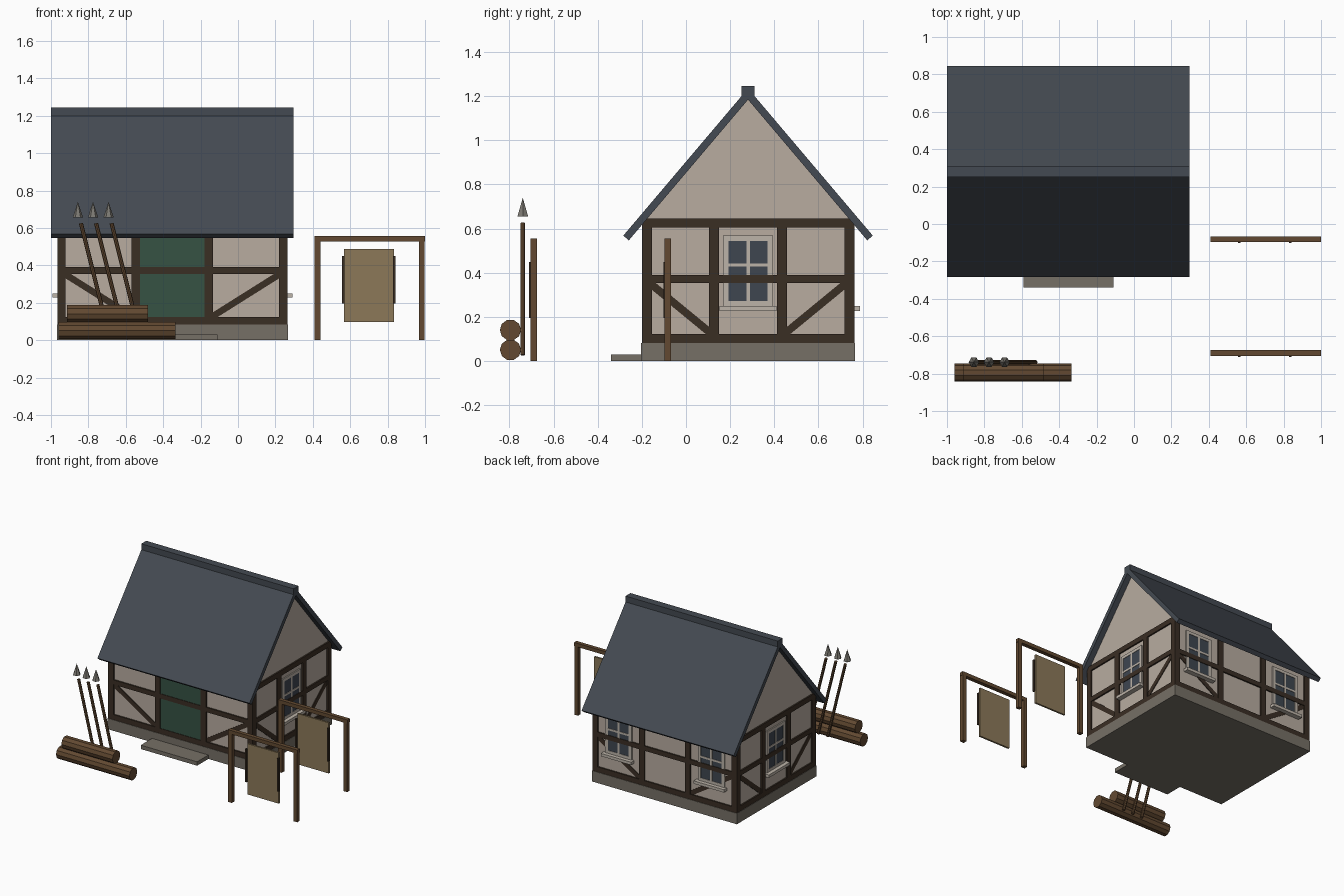
import bpy, bmesh, math
from mathutils import Matrix, Vector

old = bpy.data.objects.get("Cube")
if old:
    bpy.data.objects.remove(old, do_unlink=True)


def material(name, r, g, b):
    lin = [((c / 255 + 0.055) / 1.055) ** 2.4 for c in (r, g, b)] + [1]
    m = bpy.data.materials.new(name)
    m.use_nodes = True
    m.diffuse_color = lin
    m.node_tree.nodes["Principled BSDF"].inputs["Base Color"].default_value = lin
    return m


SLATE = material("slate", 68, 74, 82)
PLASTER = material("plaster", 184, 172, 160)
TIMBER = material("dark timber", 58, 46, 36)
DOOR = material("green door paint", 54, 82, 68)
STONE = material("stone", 118, 112, 102)
GLASS = material("window glass", 62, 70, 80)
TRIM = material("window trim", 188, 179, 168)
WOOD = material("brown wood", 98, 73, 49)
CLOTH = material("banner cloth", 140, 121, 89)
METAL = material("grey metal", 124, 121, 114)


def finish(name, bm, mat, matrix=Matrix()):
    bmesh.ops.recalc_face_normals(bm, faces=bm.faces)
    bm.transform(matrix)
    mesh = bpy.data.meshes.new(name)
    bm.to_mesh(mesh)
    bm.free()
    mesh.materials.append(mat)
    obj = bpy.data.objects.new(name, mesh)
    bpy.context.collection.objects.link(obj)
    return obj


def add_box(bm, x, y, z, tilt=0):
    """Box from three (low, high) ranges, tilted about the y axis."""
    size = [b - a for a, b in (x, y, z)]
    mid = [(a + b) / 2 for a, b in (x, y, z)]
    m = Matrix.Translation(mid) @ Matrix.Rotation(tilt, 4, 'Y') @ Matrix.Diagonal((*size, 1))
    bmesh.ops.create_cube(bm, size=1, matrix=m)


def boxes(name, mat, parts, matrix=Matrix()):
    bm = bmesh.new()
    for p in parts:
        add_box(bm, *p)
    return finish(name, bm, mat, matrix)


def prism(name, mat, profile, half, matrix):
    """Extrude a (y, z) profile along x."""
    bm = bmesh.new()
    face = bm.faces.new([bm.verts.new((-half, y, z)) for y, z in profile])
    new = bmesh.ops.extrude_face_region(bm, geom=[face])["geom"]
    bmesh.ops.translate(bm, vec=(2 * half, 0, 0),
                        verts=[v for v in new if isinstance(v, bmesh.types.BMVert)])
    return finish(name, bm, mat, matrix)


def rod(name, mat, a, b, r1, r2, sides, spin=0):
    """Cylinder or cone between two points."""
    a, b = Vector(a), Vector(b)
    d = b - a
    bm = bmesh.new()
    bmesh.ops.create_cone(bm, cap_ends=True, segments=sides, radius1=r1, radius2=r2, depth=d.length)
    m = (Matrix.Translation((a + b) / 2) @ d.to_track_quat('Z', 'Y').to_matrix().to_4x4()
         @ Matrix.Rotation(spin, 4, 'Z'))
    return finish(name, bm, mat, m)


# House body, foundation and step
HOUSE = Matrix.Translation((-0.351, 0.281, 0))
HX, HY = 0.615, 0.481
APEX, SLOPE, THICK = 1.235, 1.18, 0.033
slant = math.hypot(1, SLOPE)
inner_apex = APEX - THICK * slant
wy = HY - 0.011
wall_top = inner_apex - SLOPE * wy
boxes("foundation", STONE, [((-0.618, 0.618), (-0.484, 0.484), (0, 0.083))], HOUSE)
boxes("door_step", STONE, [((-0.59, -0.11), (-0.34, -0.2), (0, 0.03))])
prism("plaster_walls", PLASTER,
      [(-wy, 0.08), (wy, 0.08), (wy, wall_top), (0, inner_apex), (-wy, wall_top)], HX - 0.011, HOUSE)

# Roof and ridge cap
eave = 0.565
ez = APEX - SLOPE * eave
iy, iz = eave - THICK * SLOPE / slant, ez - THICK / slant
prism("roof", SLATE, [(-eave, ez), (-iy, iz), (0, inner_apex), (iy, iz), (eave, ez), (0, APEX)],
      0.648, HOUSE)
boxes("ridge_cap", SLATE, [((-0.648, 0.648), (-0.03, 0.03), (1.195, 1.245))], HOUSE)


def window(name, m, u, d):
    """Window centred at u on a wall whose outer plane is y = -d."""
    w, t, lo, hi = 0.0885, 0.113, 0.272, 0.545
    depth = (-d + 0.002, -d + 0.013)
    boxes(name + "_glass", GLASS, [((u - w, u + w), (-d + 0.005, -d + 0.013), (lo, hi))], m)
    boxes(name + "_trim", TRIM, [
        ((u - t, u - w), depth, (0.25, 0.568)),
        ((u + w, u + t), depth, (0.25, 0.568)),
        ((u - w, u + w), depth, (hi, 0.568)),
        ((u - w, u + w), depth, (0.25, lo)),
        ((u - 0.008, u + 0.008), depth, (lo, hi)),
        ((u - w, u + w), depth, (0.428, 0.443)),
        ((u - 0.129, u + 0.129), (-d - 0.027, -d + 0.013), (0.228, 0.25))], m)


def timber_wall(name, angle, half, d, post, windows):
    m = HOUSE @ Matrix.Rotation(math.radians(angle), 4, 'Z')
    depth = (-d, -d + 0.03)
    parts = [((-half, half), depth, z) for z in ((0.083, 0.123), (0.354, 0.39), (0.605, 0.645))]
    for s in (-1, 1):
        parts.append(((s * post - 0.0225, s * post + 0.0225), depth, (0.083, 0.645)))
        c = s * (half - 0.0225)
        parts.append(((c - 0.0225, c + 0.0225), (-d, -d + 0.045), (0.083, 0.645)))
        # Diagonal brace from the foot of the inner post up to the corner
        run, rise = half - 0.0225 - post, 0.25
        length, mid = math.hypot(run, rise), s * (post + run / 2)
        parts.append(((mid - length / 2, mid + length / 2), (-d + 0.006, -d + 0.02),
                      (0.222, 0.257), -s * math.atan2(rise, run)))
    boxes(name + "_timbers", TIMBER, parts, m)
    for i, u in enumerate(windows):
        window(f"{name}_window_{i + 1}", m, u, d)


# Timber framing with windows
timber_wall("front", 0, HX, HY, 0.195, [])
timber_wall("left", 90, HY, HX, 0.154, [0])
timber_wall("back", 180, HX, HY, 0.195, [-0.395, 0.395])
timber_wall("right", 270, HY, HX, 0.154, [0])
boxes("door", DOOR, [((-0.18, 0.18), (-HY + 0.004, -HY + 0.013), (0.12, 0.607))], HOUSE)

# Banner stands
for i, y in enumerate((-0.082, -0.69)):
    d = (y - 0.015, y + 0.015)
    boxes(f"banner_stand_{i + 1}", WOOD, [
        ((0.41, 0.441), d, (0, 0.55)),
        ((0.967, 0.998), d, (0, 0.55)),
        ((0.41, 1.0), d, (0.528, 0.556))])
    boxes(f"banner_{i + 1}", CLOTH, [((0.567, 0.835), (y - 0.007, y + 0.007), (0.097, 0.487))])
    boxes(f"banner_battens_{i + 1}", TIMBER, [
        ((x - 0.006, x + 0.006), (y - 0.02, y - 0.004), (0.195, 0.45)) for x in (0.563, 0.836)])

# Stacked logs
for name, x1, x2, z in (("lower_log", -0.96, -0.335, 0.051), ("upper_log", -0.915, -0.48, 0.141)):
    log = rod(name, WOOD, (x1, -0.795, z), (x2, -0.795, z), 0.048, 0.048, 10)
    # Keep two corners of the section level
    ys = max(abs(v.co.y + 0.795) for v in log.data.vertices)
    if ys < 0.0479:
        log.data.transform(Matrix.Translation((0, -0.795, z)) @ Matrix.Rotation(math.pi / 2, 4, 'X')
                           @ Matrix.Translation((0, 0.795, -z)))

# Leaning spears
for i, x in enumerate((-0.856, -0.775, -0.692)):
    y = -0.739
    rod(f"spear_shaft_{i + 1}", WOOD, (x + 0.166, y, 0.028), (x + 0.016, y, 0.625), 0.011, 0.011, 8)
    rod(f"spear_tip_{i + 1}", METAL, (x, y, 0.655), (x, y, 0.74), 0.028, 0, 6, math.pi / 2)
